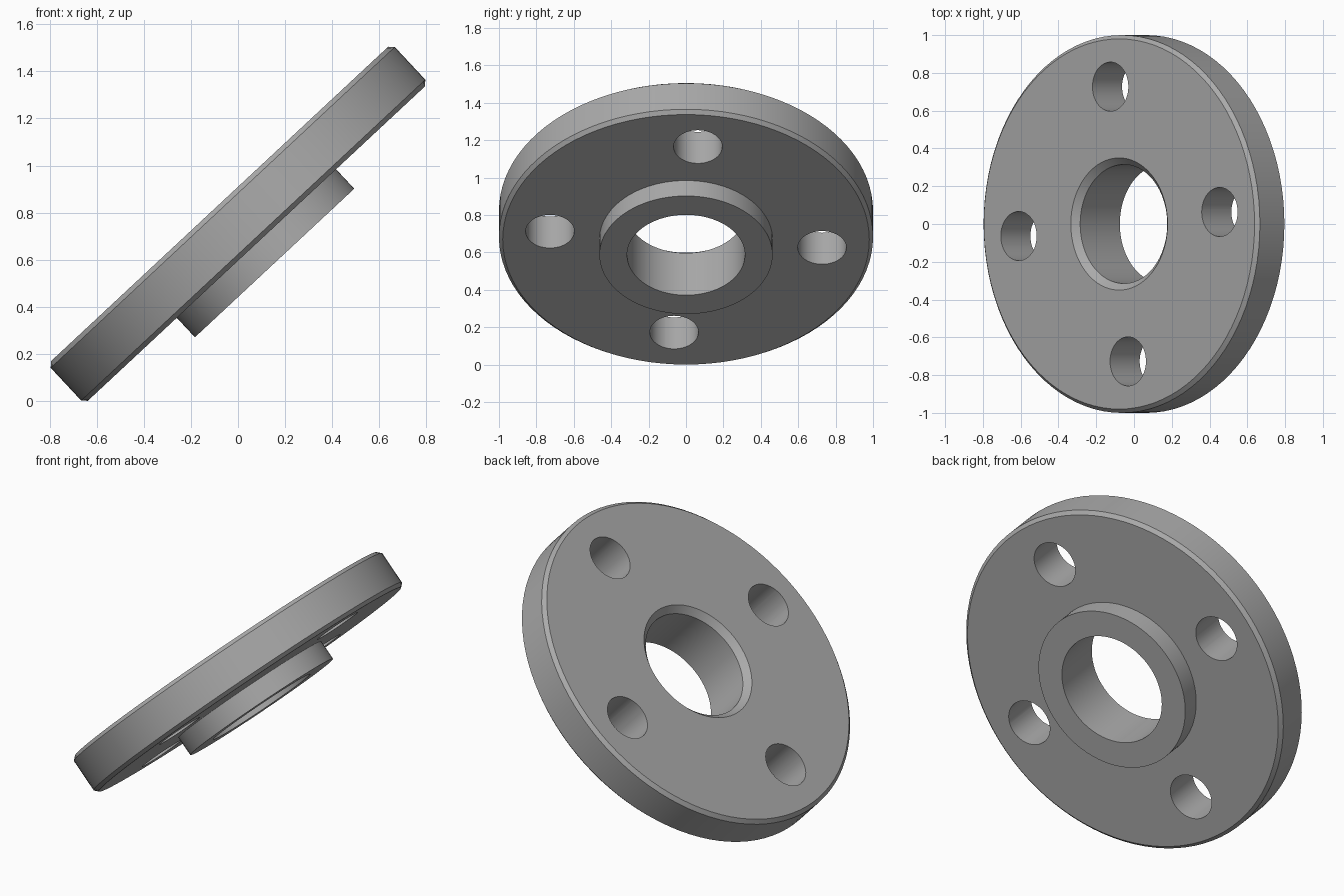
import bpy, bmesh
from math import radians, cos, sin, tau
from mathutils import Matrix

cube = bpy.data.objects.get("Cube")
if cube:
    bpy.data.objects.remove(cube, do_unlink=True)

SEGMENTS = 96
TILT = radians(-43)
HALF, CHAMFER = 0.115, 0.02
HUB_RADIUS, HUB_END = 0.463, -0.228
BORE, BORE_CHAMFER = 0.315, 0.035
BOLT_CIRCLE, BOLT_RADIUS, BOLT_START = 0.73, 0.13, radians(5)

steel = bpy.data.materials.new("steel_grey")
steel.use_nodes = True
steel.diffuse_color = (0.4, 0.4, 0.4, 1)
steel.node_tree.nodes["Principled BSDF"].inputs["Base Color"].default_value = (0.4, 0.4, 0.4, 1)


def make_object(name, bm):
    bmesh.ops.recalc_face_normals(bm, faces=bm.faces)
    mesh = bpy.data.meshes.new(name)
    bm.to_mesh(mesh)
    bm.free()
    mesh.materials.append(steel)
    obj = bpy.data.objects.new(name, mesh)
    bpy.context.collection.objects.link(obj)
    return obj


def lathe(name, profile):
    """Revolve a closed (radius, height) outline around z."""
    bm = bmesh.new()
    rings = []
    for i in range(SEGMENTS):
        a = tau * i / SEGMENTS
        rings.append([bm.verts.new((r * cos(a), r * sin(a), z)) for r, z in profile])
    for i, ring in enumerate(rings):
        following = rings[(i + 1) % SEGMENTS]
        for j in range(len(profile)):
            k = (j + 1) % len(profile)
            bm.faces.new((ring[j], following[j], following[k], ring[k]))
    return make_object(name, bm)


# Flange plate with chamfered rim, raised hub and chamfered bore
flange = lathe("flange", [
    (BORE, HUB_END),
    (HUB_RADIUS, HUB_END),
    (HUB_RADIUS, -HALF),
    (1 - CHAMFER, -HALF),
    (1, CHAMFER - HALF),
    (1, HALF - CHAMFER),
    (1 - CHAMFER, HALF),
    (BORE + BORE_CHAMFER, HALF),
    (BORE, HALF - BORE_CHAMFER),
])

# Four bolt holes
bm = bmesh.new()
for i in range(4):
    a = BOLT_START + tau * i / 4
    bmesh.ops.create_cone(
        bm, cap_ends=True, segments=48, radius1=BOLT_RADIUS, radius2=BOLT_RADIUS, depth=1,
        matrix=Matrix.Translation((BOLT_CIRCLE * cos(a), BOLT_CIRCLE * sin(a), 0)))
cutter = make_object("bolt_hole_cutter", bm)
cutter.hide_render = True

holes = flange.modifiers.new("bolt_holes", "BOOLEAN")
holes.operation = "DIFFERENCE"
holes.solver = "EXACT"
holes.object = cutter

bpy.ops.object.select_all(action="DESELECT")
bpy.context.view_layer.objects.active = flange
flange.select_set(True)
bpy.ops.object.modifier_apply(modifier=holes.name)
bpy.data.objects.remove(cutter, do_unlink=True)

# Smooth walls with crisp edges, then tilt the part
bpy.ops.object.shade_smooth_by_angle(angle=radians(30))
flange.rotation_euler.y = TILT
flange.location.z = 0.7525
